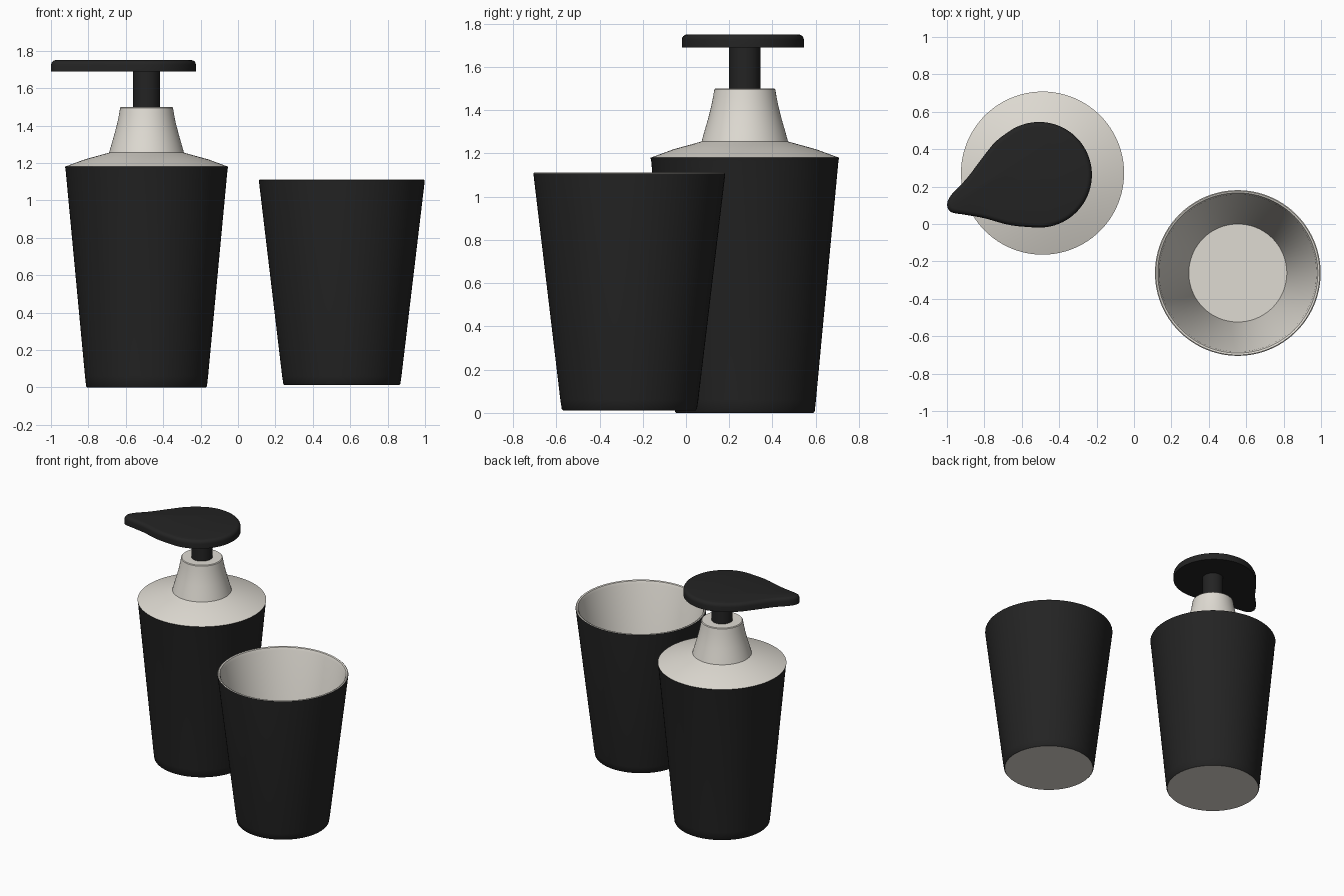
import bpy, bmesh, math
from mathutils import Vector

if "Cube" in bpy.data.objects:
    bpy.data.objects.remove(bpy.data.objects["Cube"])


def material(name, rgb):
    m = bpy.data.materials.new(name)
    m.diffuse_color = (*rgb, 1)
    m.use_nodes = True
    m.node_tree.nodes["Principled BSDF"].inputs["Base Color"].default_value = m.diffuse_color
    return m


BLACK = material("matte black", (0.017, 0.017, 0.017))
CREAM = material("warm white", (0.74, 0.71, 0.65))


def finish(bm, name, mats, loc=(0, 0, 0), angle=35):
    bmesh.ops.recalc_face_normals(bm, faces=bm.faces)
    me = bpy.data.meshes.new(name)
    bm.to_mesh(me)
    bm.free()
    ob = bpy.data.objects.new(name, me)
    bpy.context.collection.objects.link(ob)
    ob.location = loc
    for m in mats:
        me.materials.append(m)
    bpy.ops.object.select_all(action='DESELECT')
    ob.select_set(True)
    bpy.context.view_layer.objects.active = ob
    bpy.ops.object.shade_smooth_by_angle(angle=math.radians(angle))
    return ob


def lathe(name, profile, mats, loc, slots=None, n=96):
    """Spin (radius, z) points; slots gives a material slot per profile segment."""
    bm = bmesh.new()
    rings = []
    for r, z in profile:
        if r == 0:
            rings.append([bm.verts.new((0, 0, z))] * n)
        else:
            rings.append([bm.verts.new((r * math.cos(2 * math.pi * i / n),
                                        r * math.sin(2 * math.pi * i / n), z)) for i in range(n)])
    for k in range(len(rings) - 1):
        a, b = rings[k], rings[k + 1]
        for i in range(n):
            j = (i + 1) % n
            corners = list(dict.fromkeys((a[i], a[j], b[j], b[i])))
            f = bm.faces.new(corners)
            f.material_index = slots[k] if slots else 0
    return finish(bm, name, mats, loc)


BOTTLE = (-0.489, 0.272, 0)
CUP = (0.555, -0.262, 0)

# Dispenser: dark tapered body with pale underside
lathe("bottle_body", [(0, 0), (0.318, 0), (0.323, 0.006), (0.329, 0.06), (0.433, 1.165), (0.436, 1.18)],
      [BLACK, CREAM], BOTTLE, [1, 0, 0, 0, 0])

# Pale shoulder and flared neck
lathe("bottle_shoulder", [(0.436, 1.18), (0.33, 1.219), (0.25, 1.241), (0.2, 1.255), (0.186, 1.305),
                          (0.17, 1.36), (0.156, 1.415), (0.147, 1.46), (0.141, 1.495), (0.136, 1.5), (0, 1.5)],
      [CREAM], BOTTLE)

# Pump stem
lathe("pump_stem", [(0.072, 1.49), (0.072, 1.7)], [BLACK], BOTTLE, n=48)

# Pump head: teardrop plate with a rounded top edge
cx, cy, rad = -0.5075, 0.263, 0.2825
outline = []
for i in range(49):
    t = math.radians(-95 + 215 * i / 48)
    outline.append(Vector((cx + rad * math.cos(t), cy + rad * math.sin(t))))
spout = [(-0.735, 0.445), (-0.80, 0.368), (-0.893, 0.245), (-0.975, 0.158), (-0.999, 0.105),
         (-0.978, 0.064), (-0.90, 0.049), (-0.80, 0.031), (-0.663, -0.006)]
ctrl = outline[-2:] + [Vector(p) for p in spout] + outline[:2]
for k in range(1, len(ctrl) - 2):  # smooth spline through the spout points
    p0, p1, p2, p3 = ctrl[k - 1:k + 3]
    for s in range(1, 5):
        t = s / 4
        outline.append(0.5 * (2 * p1 + (p2 - p0) * t + (2 * p0 - 5 * p1 + 4 * p2 - p3) * t * t
                              + (3 * p1 - p0 - 3 * p2 + p3) * t ** 3))
outline.pop()
bm = bmesh.new()
base = bm.faces.new([bm.verts.new((p.x, p.y, 1.69)) for p in outline])
new = bmesh.ops.extrude_face_region(bm, geom=[base], use_keep_orig=True)["geom"]
bmesh.ops.translate(bm, vec=(0, 0, 0.06), verts=[g for g in new if isinstance(g, bmesh.types.BMVert)])
top_edges = [e for e in bm.edges if all(v.co.z > 1.74 for v in e.verts)]
bmesh.ops.bevel(bm, geom=top_edges, offset=0.025, segments=4, profile=0.5, affect='EDGES')
finish(bm, "pump_head", [BLACK])

# Tumbler: dark outside, pale underside, rim and inside
lathe("tumbler", [(0, 0.012), (0.307, 0.012), (0.3125, 0.018), (0.319, 0.06), (0.443, 1.1), (0.443, 1.108),
                  (0.438, 1.112), (0.428, 1.108), (0.42, 1.09), (0.262, 0.06), (0, 0.06)],
      [BLACK, CREAM], CUP, [1, 0, 0, 0, 0, 1, 1, 1, 1, 1])
